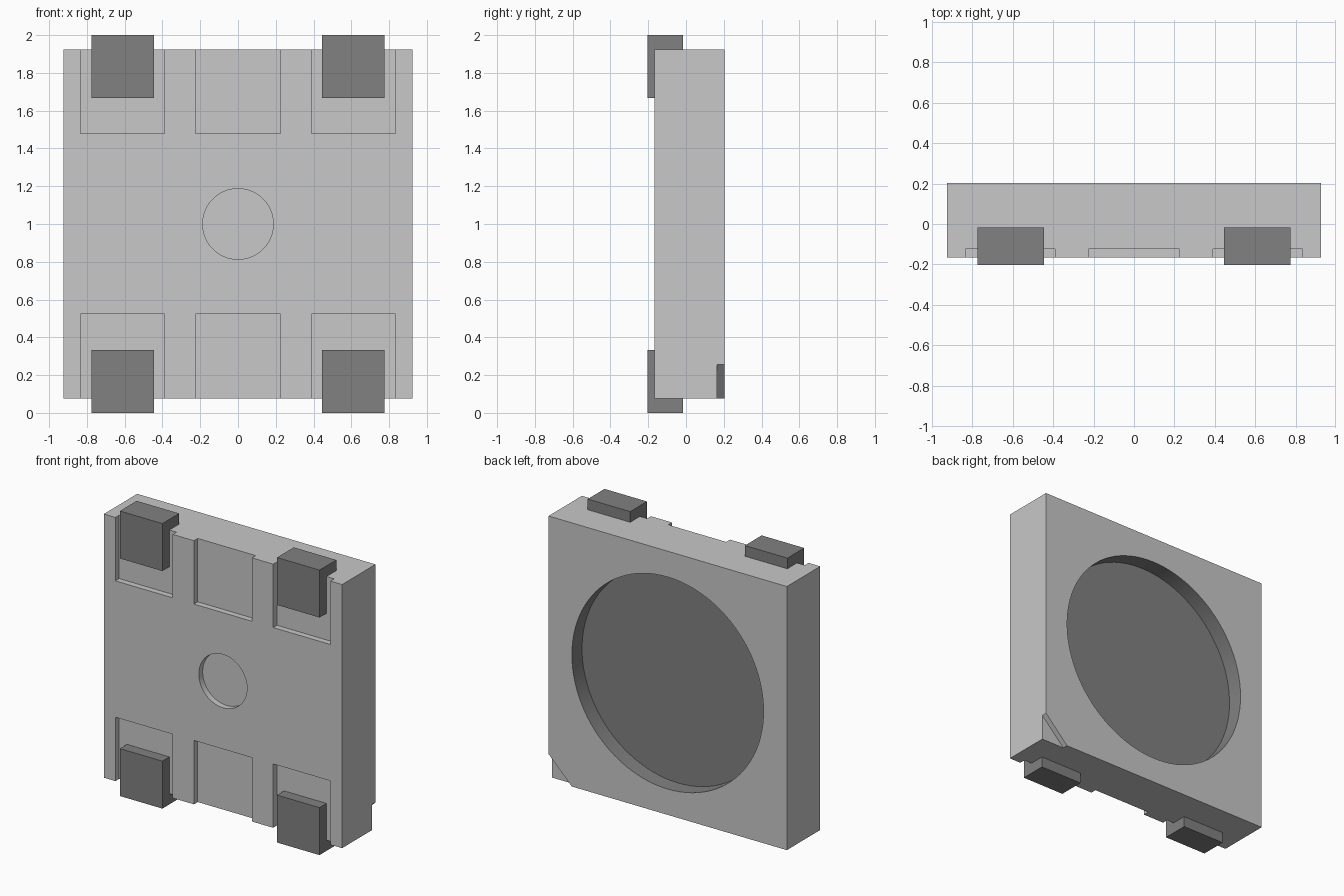
import bpy, bmesh, math
from mathutils import Matrix, Vector

if "Cube" in bpy.data.objects:
    bpy.data.objects.remove(bpy.data.objects["Cube"], do_unlink=True)


def material(name, value):
    m = bpy.data.materials.new(name)
    m.use_nodes = True
    col = (value, value, value, 1)
    m.diffuse_color = col
    m.node_tree.nodes["Principled BSDF"].inputs["Base Color"].default_value = col
    return m


LIGHT = material("light grey", 0.58)
DARK = material("dark grey", 0.22)


def finish(name, bm, *mats):
    bmesh.ops.recalc_face_normals(bm, faces=bm.faces)
    me = bpy.data.meshes.new(name)
    bm.to_mesh(me)
    bm.free()
    ob = bpy.data.objects.new(name, me)
    bpy.context.collection.objects.link(ob)
    for m in mats:
        me.materials.append(m)
    return ob


def box(name, x, y, z, *mats):
    bm = bmesh.new()
    bmesh.ops.create_cube(bm, size=1)
    for v in bm.verts:
        v.co = [lo + (c + 0.5) * (hi - lo) for c, (lo, hi) in zip(v.co, (x, y, z))]
    return finish(name, bm, *mats)


def prism(name, points, offset, *mats):
    """Extrude a closed outline of 3D points by the offset."""
    bm = bmesh.new()
    face = bm.faces.new([bm.verts.new(p) for p in points])
    ext = bmesh.ops.extrude_face_region(bm, geom=[face])
    moved = [g for g in ext["geom"] if isinstance(g, bmesh.types.BMVert)]
    bmesh.ops.translate(bm, verts=moved, vec=Vector(offset))
    return finish(name, bm, *mats)


def disc(name, radius, y0, y1):
    bm = bmesh.new()
    bmesh.ops.create_cone(bm, cap_ends=True, segments=96, radius1=radius,
                          radius2=radius, depth=y1 - y0,
                          matrix=Matrix.Translation((0, (y0 + y1) / 2, 1))
                          @ Matrix.Rotation(math.pi / 2, 4, 'X'))
    return finish(name, bm)


# Housing block
FRONT, FLOOR, BACK = -0.167, -0.125, 0.203
body = box("housing", (-0.925, 0.925), (FRONT, BACK), (0.075, 1.925), LIGHT, DARK)

# Pockets along the top and bottom edges, round recesses and the corner notch
cutters = [disc("lens_cutter", 0.744, 0.09, 0.4),
           disc("dimple_cutter", 0.187, -0.4, FLOOR),
           prism("notch_cutter", [(0.645, 0.165, -0.025), (1.025, 0.165, -0.025),
                                  (1.025, 0.165, 0.355)], (0, 0.2, 0))]
for x in ((-0.835, -0.39), (-0.225, 0.225), (0.39, 0.835)):
    for z in ((-0.1, 0.523), (1.48, 2.1)):
        cutters.append(box("pocket_cutter", x, (-0.4, FLOOR), z))

for c in cutters:
    mod = body.modifiers.new("cut", 'BOOLEAN')
    mod.operation, mod.solver, mod.object = 'DIFFERENCE', 'EXACT', c
bpy.context.view_layer.objects.active = body
body.select_set(True)
for mod in list(body.modifiers):
    bpy.ops.object.modifier_apply(modifier=mod.name)
for c in cutters:
    bpy.data.objects.remove(c, do_unlink=True)

# Dark lens well: floor and wall of the large recess
for p in body.data.polygons:
    inside = math.hypot(p.center.x, p.center.z - 1) < 0.75
    p.material_index = 1 if inside and 0.08 < p.center.y < BACK - 0.003 else 0
bpy.ops.object.shade_smooth_by_angle(angle=math.radians(30))

# L-shaped contacts that wrap round the top and bottom edges
L_PROFILE = [(-0.203, 1.0), (-0.203, 0.667), (FLOOR, 0.667),
             (FLOOR, 0.925), (-0.017, 0.925), (-0.017, 1.0)]
for side, x0 in (("left", 0.445), ("right", -0.775)):
    for level, s in (("top", 1), ("bottom", -1)):
        prism(f"{level}_{side}_contact", [(x0, y, 1 + s * h) for y, h in L_PROFILE],
              (0.33, 0, 0), DARK)
